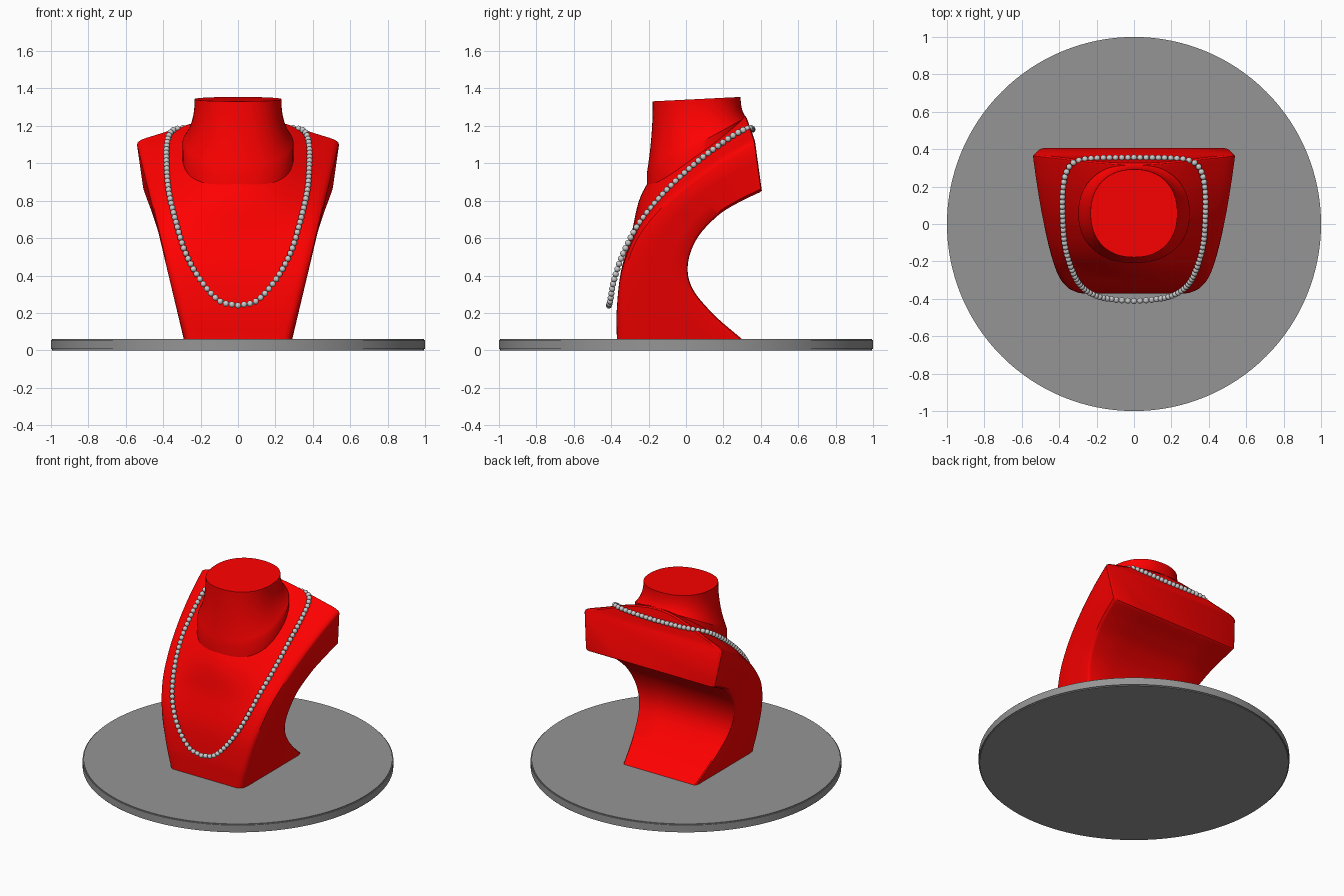
import bpy, bmesh, math
from mathutils import Vector, Matrix

if "Cube" in bpy.data.objects:
    bpy.data.objects.remove(bpy.data.objects["Cube"])


def material(name, color):
    m = bpy.data.materials.new(name)
    m.diffuse_color = (*color, 1)
    m.use_nodes = True
    m.node_tree.nodes["Principled BSDF"].inputs["Base Color"].default_value = m.diffuse_color
    return m


red = material("red_velvet", (1, 0, 0))
dark_grey = material("dark_grey", (0.3, 0.3, 0.3))


def spline(points, steps):
    """Catmull-Rom curve through points."""
    p = [Vector(q) for q in points]
    p = [2 * p[0] - p[1]] + p + [2 * p[-1] - p[-2]]
    out = []
    for i in range(1, len(p) - 2):
        a, b, c, d = p[i - 1:i + 3]
        for k in range(steps):
            t = k / steps
            out.append(0.5 * (2 * b + (c - a) * t + (2 * a - 5 * b + 4 * c - d) * t * t
                              + (3 * b - a - 3 * c + d) * t ** 3))
    return out + [p[-2]]


def add_object(name, bm, mat=None, angle=35):
    bmesh.ops.recalc_face_normals(bm, faces=bm.faces)
    me = bpy.data.meshes.new(name)
    bm.to_mesh(me)
    bm.free()
    ob = bpy.data.objects.new(name, me)
    bpy.context.collection.objects.link(ob)
    if mat:
        me.materials.append(mat)
    bpy.ops.object.select_all(action='DESELECT')
    ob.select_set(True)
    bpy.context.view_layer.objects.active = ob
    bpy.ops.object.shade_smooth_by_angle(angle=math.radians(angle))
    return ob


def loft(name, rings, mat):
    bm = bmesh.new()
    vs = [[bm.verts.new(c) for c in r] for r in rings]
    n = len(vs[0])
    for a, b in zip(vs, vs[1:]):
        for i in range(n):
            j = (i + 1) % n
            bm.faces.new((a[i], a[j], b[j], b[i]))
    bm.faces.new(vs[0])
    bm.faces.new(vs[-1])
    return add_object(name, bm, mat)


# round base plate
bm = bmesh.new()
bmesh.ops.create_cone(bm, cap_ends=True, segments=128, radius1=1, radius2=1, depth=0.06,
                      matrix=Matrix.Translation((0, 0, 0.03)))
rim = [e for e in bm.edges if abs(e.verts[0].co.z - e.verts[1].co.z) < 1e-4]
bmesh.ops.bevel(bm, geom=rim, offset=0.006, segments=2, affect='EDGES')
add_object("base_plate", bm, dark_grey, angle=15)

# bust: stations of front y, front z, back y, back z, middle bulge
stations = [
    (-0.37, 0.06, 0.30, 0.06, 0), (-0.37, 0.22, 0.15, 0.19, 0),
    (-0.345, 0.42, 0.035, 0.33, 0.003), (-0.27, 0.61, 0.01, 0.46, 0.025),
    (-0.14, 0.77, 0.06, 0.60, 0.12), (0.02, 0.91, 0.17, 0.72, 0.165),
    (0.19, 1.03, 0.28, 0.79, 0.15), (0.345, 1.12, 0.39, 0.843, 0.13),
    (0.362, 1.125, 0.40, 0.85, 0.125)]
front = spline([(s[0], s[1], s[4]) for s in stations], 8)
back = spline([(s[2], s[3], 0) for s in stations], 8)

# half outline: (fraction of half width, fraction of depth)
half = [(0.12 * i, 0) for i in range(1, 8)] + [
    (0.90, 0.004), (0.95, 0.02), (0.985, 0.05), (1, 0.10), (1, 0.4), (1, 0.7),
    (1, 0.95), (0.985, 0.985), (0.96, 1), (0.5, 1)]
outline = [(0, 0)] + half + [(0, 1)] + [(-u, t) for u, t in reversed(half)]
rings = []
for f, b in zip(front, back):
    fv, bv = Vector((f.x, f.y)), Vector((b.x, b.y))
    up = (fv - bv).normalized()
    up.x -= 0.22 * max(0, f.x) / 0.36
    ring = []
    for u, t in outline:
        p = fv.lerp(bv, t)
        w = 0.29 + 0.238 * (p.y - 0.06) + 0.08 * t * max(0, fv.y - 0.8)
        if t < 0.5:
            p = p + up * f.z * max(0, math.cos(u * math.pi / 2)) ** 1.4 * (1 - t)
        ring.append((u * w, p.x, p.y))
    rings.append(ring)
# softened edge around the back face
mid = Vector((0, 0.38, 0.99))
rings.append([mid + (Vector(p) - mid) * 0.975 + Vector((0, 0.006, 0)) for p in rings[-1]])
loft("bust", rings, red)

# neck: tilted collar flowing up to a nearly level top
neck = []
N = 64
for t in [-0.35] + [i / 12 for i in range(13)]:
    flare = min(1, 1 - t) ** 2.2
    rx, ry = 0.232 + 0.066 * flare, 0.235 + 0.03 * flare
    slope = 0.05 + 0.5 * min(1, 1 - t)
    ring = []
    for i in range(N):
        a = 2 * math.pi * i / N
        c, s = math.cos(a), math.sin(a)
        x = rx * math.copysign(abs(c) ** 0.9, c)
        y = ry * math.copysign(abs(s) ** 0.9, s)
        ring.append((x, 0.057 + y, 1.10 + 0.243 * t + slope * y))
    neck.append(ring)
loft("neck", neck, red)

# bead necklace: right half of the string, mirrored
half_path = spline([
    (0, -0.412, 0.24), (0.1, -0.405, 0.265), (0.2, -0.385, 0.375), (0.28, -0.335, 0.52),
    (0.33, -0.25, 0.68), (0.37, -0.11, 0.85), (0.382, 0.05, 1.0), (0.38, 0.18, 1.10),
    (0.36, 0.28, 1.165), (0.31, 0.335, 1.187), (0.2, 0.352, 1.185), (0, 0.355, 1.18)], 12)
lengths = [0]
for a, b in zip(half_path, half_path[1:]):
    lengths.append(lengths[-1] + (b - a).length)
count = round(lengths[-1] / 0.033)
bm = bmesh.new()
for k in range(count + 1):
    d = lengths[-1] * k / count
    i = min(max(j for j in range(len(lengths)) if lengths[j] <= d + 1e-9), len(lengths) - 2)
    p = half_path[i].lerp(half_path[i + 1], (d - lengths[i]) / (lengths[i + 1] - lengths[i]))
    for side in ((1,) if k in (0, count) else (1, -1)):
        bmesh.ops.create_uvsphere(bm, u_segments=14, v_segments=9, radius=0.0165,
                                  matrix=Matrix.Translation((side * p.x, p.y, p.z)))
add_object("bead_necklace", bm, angle=60)
